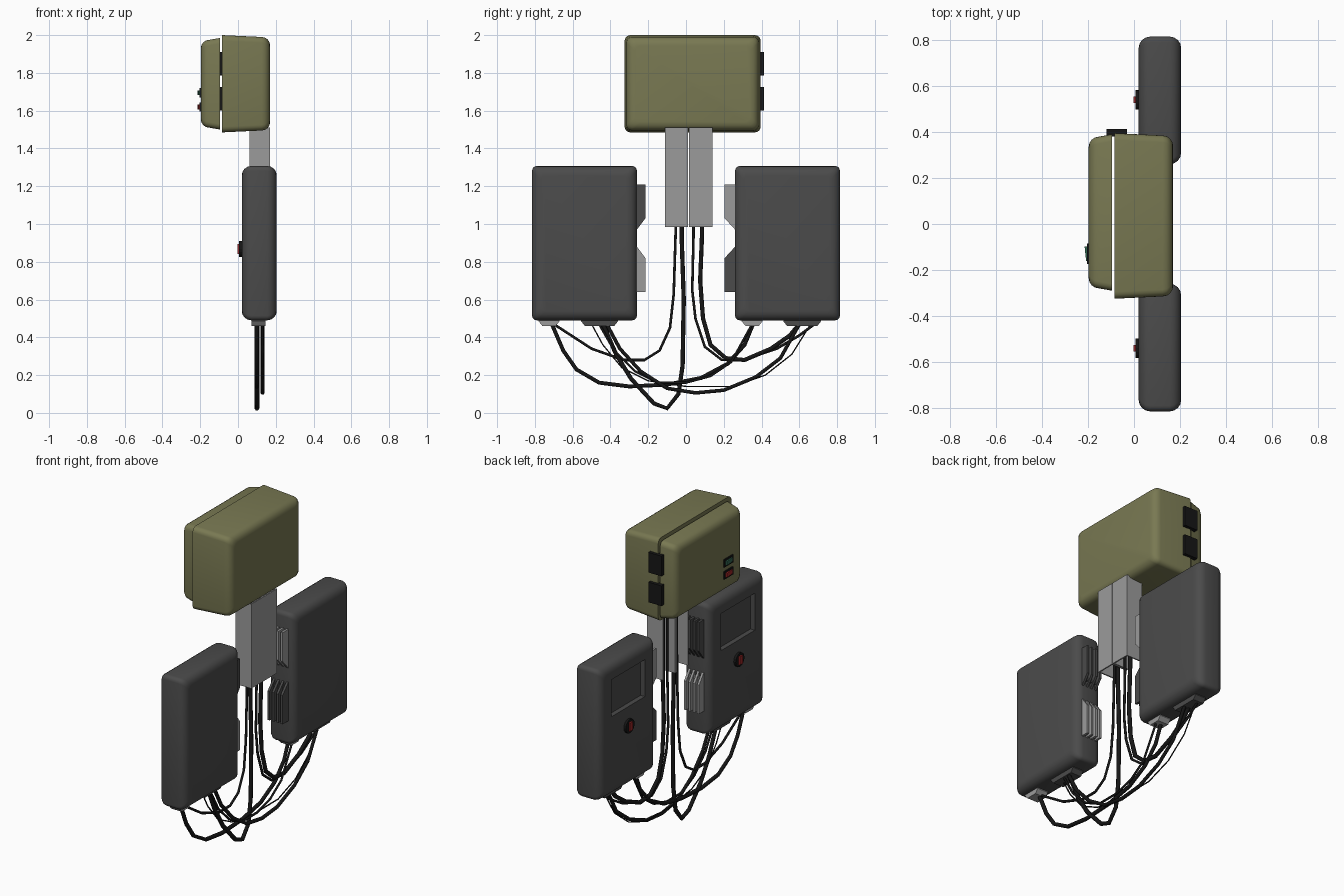
import bpy, bmesh, math
from mathutils import Vector

if "Cube" in bpy.data.objects:
    bpy.data.objects.remove(bpy.data.objects["Cube"])


def mat(name, r, g, b):
    m = bpy.data.materials.new(name)
    m.diffuse_color = (r, g, b, 1)
    m.use_nodes = True
    m.node_tree.nodes["Principled BSDF"].inputs["Base Color"].default_value = m.diffuse_color
    return m


GREEN = mat("olive", 0.19, 0.19, 0.085)
DARK = mat("charcoal", 0.07, 0.07, 0.07)
BLACK = mat("black", 0.008, 0.008, 0.008)
GREY = mat("light_grey", 0.33, 0.33, 0.33)
RED = mat("red", 0.35, 0.02, 0.02)
TEAL = mat("green_switch", 0.03, 0.13, 0.08)


def finish(name, bm, material, smooth=False):
    bmesh.ops.recalc_face_normals(bm, faces=bm.faces)
    me = bpy.data.meshes.new(name)
    bm.to_mesh(me)
    bm.free()
    ob = bpy.data.objects.new(name, me)
    bpy.context.collection.objects.link(ob)
    me.materials.append(material)
    if smooth:
        shade(ob)
    return ob


def select(ob):
    bpy.ops.object.select_all(action='DESELECT')
    ob.select_set(True)
    bpy.context.view_layer.objects.active = ob


def shade(ob):
    select(ob)
    bpy.ops.object.shade_smooth_by_angle(angle=math.radians(40))


def box_into(bm, lo, hi):
    vs = bmesh.ops.create_cube(bm, size=1)['verts']
    for v in vs:
        v.co = Vector([lo[i] + (v.co[i] + 0.5) * (hi[i] - lo[i]) for i in range(3)])


def box(name, lo, hi, material):
    bm = bmesh.new()
    box_into(bm, lo, hi)
    return finish(name, bm, material)


def prism(bm, pts, x0, x1):
    """Extrude a y-z profile from x0 to x1."""
    f = bm.faces.new([bm.verts.new((x0, y, z)) for y, z in pts])
    ext = bmesh.ops.extrude_face_region(bm, geom=[f])['geom']
    for v in ext:
        if isinstance(v, bmesh.types.BMVert):
            v.co.x = x1


def shell(name, rings, y0, y1, z0, z1, r, material):
    """Loft rounded rectangles; rings are (x, inset)."""
    bm = bmesh.new()
    loops = []
    for x, d in rings:
        loop = []
        corners = [(y1 - d - r, z1 - d - r), (y0 + d + r, z1 - d - r),
                   (y0 + d + r, z0 + d + r), (y1 - d - r, z0 + d + r)]
        for k, (cy, cz) in enumerate(corners):
            for j in range(5):
                a = math.pi / 2 * (k + j / 4)
                loop.append(bm.verts.new((x, cy + r * math.cos(a), cz + r * math.sin(a))))
        loops.append(loop)
    for a, b in zip(loops, loops[1:]):
        n = len(a)
        for i in range(n):
            bm.faces.new((a[i], a[(i + 1) % n], b[(i + 1) % n], b[i]))
    bm.faces.new(loops[0])
    bm.faces.new(loops[-1])
    return finish(name, bm, material, True)


def fillet(x_end, sign, r, base=0.0):
    """Rings rounding over towards x_end; sign is the outward direction."""
    return [(x_end - sign * r * (1 - math.sin(a)), base + r * (1 - math.cos(a)))
            for a in [math.pi / 2 * i / 4 for i in range(5)]]


# olive case: body and lid with a thin open seam
shell("case_body", [(-0.085, 0)] + fillet(0.17, 1, 0.045, 0.01),
      -0.325, 0.395, 1.485, 2.0, 0.03, GREEN)
shell("case_lid", [(-0.095, 0)] + fillet(-0.197, -1, 0.045, 0.01),
      -0.29, 0.39, 1.5, 1.985, 0.03, GREEN)
for i, z in enumerate((1.6, 1.785)):
    box(f"latch_{i}", (-0.12, 0.38, z), (-0.03, 0.413, z + 0.125), BLACK)


# rocker switches on the lid
def rocker(name, y, z, colour):
    box(name + "_frame", (-0.204, y - 0.045, z - 0.024), (-0.19, y + 0.045, z + 0.024), BLACK)
    bm = bmesh.new()
    prism(bm, [(y - 0.032, z - 0.013), (y + 0.032, z - 0.013),
               (y + 0.032, z + 0.013), (y - 0.032, z + 0.013)], -0.2, -0.208)
    for v in bm.verts:
        if v.co.x < -0.205 and v.co.y > y:
            v.co.x = -0.215
    finish(name, bm, colour)


rocker("upper_switch", -0.13, 1.695, TEAL)
rocker("lower_switch", -0.13, 1.62, RED)

# battery-style side packs
for s, side in ((-1, "left"), (1, "right")):
    ya, yb = sorted((s * 0.26, s * 0.815))
    pack = shell(side + "_pack", fillet(0.02, -1, 0.05)[::-1] + fillet(0.205, 1, 0.05),
                 ya, yb, 0.49, 1.307, 0.025, DARK)
    # recessed window
    c = s * 0.54
    cutter = box("window_cutter", (-0.05, c - 0.165, 0.985), (0.05, c + 0.165, 1.215), DARK)
    cutter.hide_render = True
    mod = pack.modifiers.new("window", 'BOOLEAN')
    mod.operation, mod.object, mod.solver = 'DIFFERENCE', cutter, 'EXACT'
    select(pack)
    bpy.ops.object.modifier_apply(modifier="window")
    bpy.data.objects.remove(cutter)
    shade(pack)
    # round power button
    bm = bmesh.new()
    ring = [(c + 0.043 * math.cos(k * math.pi / 8), 0.868 + 0.043 * math.sin(k * math.pi / 8))
            for k in range(16)]
    prism(bm, ring, 0.025, 0.006)
    finish(side + "_button_bezel", bm, BLACK)
    box(side + "_button", (-0.003, c - 0.014, 0.842), (0.01, c + 0.014, 0.894), RED)
    # finned vents on the inner edge
    for level, zt in (("upper", 1), ("lower", -1)):
        tip = s * (0.215 if s < 0 else 0.205)
        root = s * 0.27
        mid = 0.925
        prof = [(root, mid + zt * 0.285), (tip, mid + zt * 0.285), (tip, mid + zt * 0.105),
                (s * 0.26, mid + zt * 0.045), (root, mid + zt * 0.045)]
        bm = bmesh.new()
        for k in range(4):
            x = 0.06 + k * 0.03
            prism(bm, prof, x, x + 0.014)
        box_into(bm, (0.06, min(root, s * 0.245), min(mid + zt * 0.275, mid + zt * 0.075)),
                 (0.164, max(root, s * 0.245), max(mid + zt * 0.275, mid + zt * 0.075)))
        finish(f"{side}_{level}_vent", bm, GREY if s * zt > 0 else DARK)

# tapered sockets under the packs
for name, y0, y1, m in (("left_small_socket", -0.78, -0.67, GREY), ("left_wide_socket", -0.555, -0.36, DARK),
                        ("right_small_socket", 0.295, 0.405, GREY), ("right_wide_socket", 0.515, 0.715, DARK)):
    bm = bmesh.new()
    prism(bm, [(y0, 0.5), (y1, 0.5), (y1, 0.485), (y1 - 0.02, 0.46), (y0 + 0.02, 0.46), (y0, 0.485)],
          0.072, 0.146)
    finish(name, bm, m)

# twin cable channels, open at the back
for name, y0, y1 in (("left_channel", -0.112, 0.011), ("right_channel", 0.015, 0.14)):
    t = 0.008
    bm = bmesh.new()
    outline = [(0.06, y0), (0.17, y0), (0.17, y1), (0.06, y1), (0.06, y1 - t),
               (0.17 - t, y1 - t), (0.17 - t, y0 + t), (0.06, y0 + t)]
    f = bm.faces.new([bm.verts.new((x, y, 0.985)) for x, y in outline])
    for v in bmesh.ops.extrude_face_region(bm, geom=[f])['geom']:
        if isinstance(v, bmesh.types.BMVert):
            v.co.z = 1.51
    finish(name, bm, GREY)


# hanging cables
def cable(name, x, r, pts):
    cu = bpy.data.curves.new(name, 'CURVE')
    cu.dimensions = '3D'
    cu.bevel_depth, cu.bevel_resolution, cu.use_fill_caps = r, 1, True
    sp = cu.splines.new('POLY')
    sp.points.add(len(pts) - 1)
    for p, (y, z) in zip(sp.points, pts):
        p.co = (x, y, z, 1)
    cu.materials.append(BLACK)
    bpy.context.collection.objects.link(bpy.data.objects.new(name, cu))


cable("left_drop_thin", 0.1, 0.008, [(-0.05, 1.5), (-0.055, 0.95), (-0.065, 0.63), (-0.085, 0.45),
      (-0.14, 0.33), (-0.22, 0.28), (-0.33, 0.28), (-0.5, 0.34), (-0.7, 0.47)])
cable("left_drop_thick", 0.1, 0.013, [(-0.025, 1.5), (-0.022, 0.9), (-0.012, 0.6), (-0.018, 0.25),
      (-0.04, 0.1), (-0.1, 0.024), (-0.17, 0.05), (-0.29, 0.18), (-0.37, 0.31), (-0.44, 0.47)])
cable("right_drop_thin", 0.1, 0.008, [(0.04, 1.5), (0.04, 0.95), (0.033, 0.65), (0.05, 0.5),
      (0.1, 0.35), (0.19, 0.28), (0.3, 0.28), (0.48, 0.34), (0.6, 0.41), (0.68, 0.47)])
cable("right_drop_thick", 0.1, 0.013, [(0.085, 1.5), (0.085, 0.95), (0.075, 0.7), (0.09, 0.5),
      (0.13, 0.36), (0.21, 0.29), (0.31, 0.28), (0.45, 0.34), (0.55, 0.41), (0.6, 0.47)])
cable("cross_cable_left", 0.1, 0.012, [(-0.71, 0.47), (-0.65, 0.33), (-0.58, 0.23), (-0.46, 0.16),
      (-0.3, 0.14), (-0.1, 0.15), (0.08, 0.185), (0.22, 0.26), (0.31, 0.36), (0.355, 0.47)])
cable("cross_cable_right", 0.13, 0.011, [(-0.42, 0.47), (-0.35, 0.34), (-0.24, 0.22), (-0.1, 0.13),
      (0.05, 0.106), (0.2, 0.12), (0.37, 0.19), (0.5, 0.29), (0.6, 0.47)])
cable("cross_wire_upper", 0.13, 0.007, [(-0.46, 0.47), (-0.38, 0.33), (-0.27, 0.22), (-0.15, 0.16),
      (0.0, 0.16), (0.13, 0.195), (0.24, 0.27), (0.35, 0.47)])
cable("cross_wire_lower", 0.1, 0.004, [(-0.5, 0.47), (-0.44, 0.36), (-0.34, 0.24), (-0.2, 0.17), (0.0, 0.14),
      (0.25, 0.14), (0.42, 0.2), (0.56, 0.31), (0.66, 0.47)])
